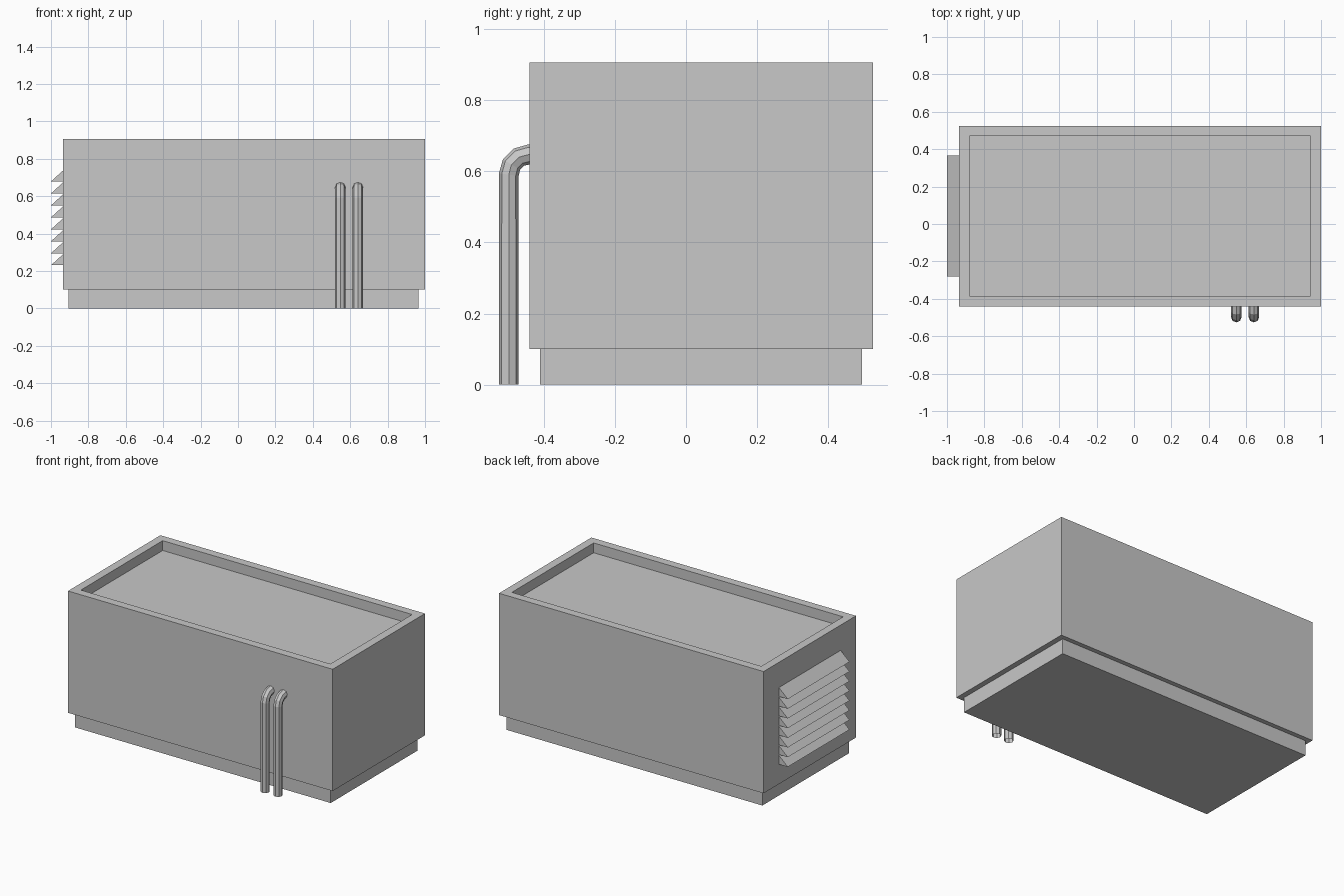
import bpy
import bmesh
from math import cos, sin, radians

cube = bpy.data.objects.get("Cube")
if cube:
    bpy.data.objects.remove(cube, do_unlink=True)

grey = bpy.data.materials.new("light grey")
grey.use_nodes = True
colour = (0.58, 0.58, 0.58, 1)
grey.diffuse_color = colour
grey.node_tree.nodes["Principled BSDF"].inputs["Base Color"].default_value = colour


def add_object(name, bm):
    bmesh.ops.recalc_face_normals(bm, faces=bm.faces)
    mesh = bpy.data.meshes.new(name)
    bm.to_mesh(mesh)
    bm.free()
    mesh.materials.append(grey)
    obj = bpy.data.objects.new(name, mesh)
    bpy.context.collection.objects.link(obj)
    return obj


def box(x, y, z):
    """Box from (low, high) ranges along each axis."""
    bm = bmesh.new()
    bmesh.ops.create_cube(bm, size=1)
    for v in bm.verts:
        for i, (low, high) in enumerate((x, y, z)):
            v.co[i] = low if v.co[i] < 0 else high
    return bm


# Plinth
add_object("plinth", box((-0.905, 0.965), (-0.41, 0.495), (0, 0.1)))

# Main housing with a sunken roof behind a parapet
bm = box((-0.935, 1.0), (-0.44, 0.525), (0.1, 0.905))
bm.normal_update()
roof = max(bm.faces, key=lambda f: f.calc_center_median().z)
bmesh.ops.inset_region(bm, faces=[roof], thickness=0.078)
bm.normal_update()
floor = bmesh.ops.extrude_discrete_faces(bm, faces=[roof])["faces"][0]
bmesh.ops.translate(bm, verts=floor.verts, vec=(0, 0, -0.065))
add_object("housing", bm)

# Vent slats: wedges with a flat underside and a sloping top
for i in range(8):
    z = 0.231 + i * 0.064
    bm = bmesh.new()
    profile = [(-1.0, z), (-0.935, z), (-0.935, z + 0.059)]
    face = bm.faces.new([bm.verts.new((x, -0.28, h)) for x, h in profile])
    side = bmesh.ops.extrude_face_region(bm, geom=[face])["geom"]
    moved = [g for g in side if isinstance(g, bmesh.types.BMVert)]
    bmesh.ops.translate(bm, verts=moved, vec=(0, 0.645, 0))
    add_object(f"vent_slat_{i + 1}", bm)

# Pipes that rise from the ground and bend into the front wall
bend_y, bend_z, bend_radius = -0.441, 0.59, 0.057
path = [(bend_y - bend_radius, 0)]
for step in range(4):
    a = radians(30 * step)
    path.append((bend_y - bend_radius * cos(a), bend_z + bend_radius * sin(a)))
path.append((bend_y + 0.02, bend_z + bend_radius))

for name, x in (("right_pipe", 0.547), ("left_pipe", 0.641)):
    curve = bpy.data.curves.new(name, "CURVE")
    curve.dimensions = "3D"
    curve.fill_mode = "FULL"
    curve.bevel_depth = 0.028
    curve.bevel_resolution = 2
    spline = curve.splines.new("POLY")
    spline.points.add(len(path) - 1)
    spline.use_smooth = False
    for point, (y, z) in zip(spline.points, path):
        point.co = (x, y, z, 1)
    curve.materials.append(grey)
    pipe = bpy.data.objects.new(name, curve)
    bpy.context.collection.objects.link(pipe)
    bpy.ops.object.select_all(action="DESELECT")
    pipe.select_set(True)
    bpy.context.view_layer.objects.active = pipe
    bpy.ops.object.convert(target="MESH")
